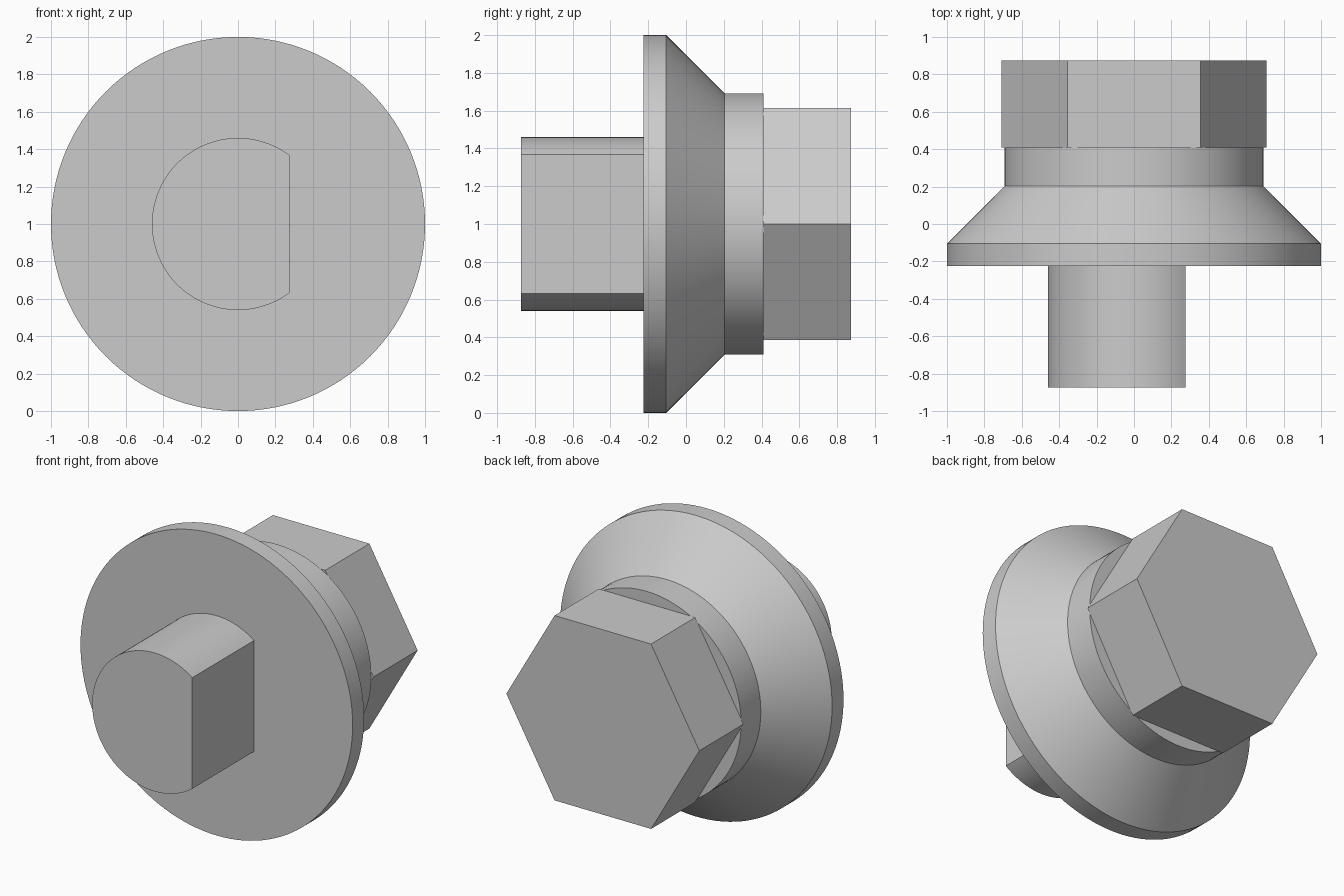
import bpy
import bmesh
from math import acos, cos, sin, pi, tau

default_cube = bpy.data.objects.get("Cube")
if default_cube:
    bpy.data.objects.remove(default_cube, do_unlink=True)

AXIS_HEIGHT = 1.0

# Single plain grey finish
grey = bpy.data.materials.new("plain_grey")
grey.use_nodes = True
colour = (0.6, 0.6, 0.6, 1)
grey.diffuse_color = colour
grey.node_tree.nodes["Principled BSDF"].inputs["Base Color"].default_value = colour


def circle(radius, sides):
    """Closed outline in the x-z plane, first corner on +x."""
    return [(radius * cos(tau * i / sides), radius * sin(tau * i / sides))
            for i in range(sides)]


def flatted_circle(radius, flat_x, segments):
    """Circle cut by a vertical flat on the +x side."""
    start = acos(flat_x / radius)
    sweep = tau - 2 * start
    return [(radius * cos(start + sweep * i / segments),
             radius * sin(start + sweep * i / segments))
            for i in range(segments + 1)]


def loft(name, sections):
    """Capped solid through (y, outline) sections along the y axis."""
    bm = bmesh.new()
    rings = [[bm.verts.new((x, y, z + AXIS_HEIGHT)) for x, z in outline]
             for y, outline in sections]
    for a, b in zip(rings, rings[1:]):
        for i in range(len(a)):
            j = (i + 1) % len(a)
            bm.faces.new((a[i], a[j], b[j], b[i]))
    bm.faces.new(rings[0])
    bm.faces.new(rings[-1])
    bmesh.ops.recalc_face_normals(bm, faces=bm.faces)
    mesh = bpy.data.meshes.new(name)
    bm.to_mesh(mesh)
    bm.free()
    mesh.materials.append(grey)
    obj = bpy.data.objects.new(name, mesh)
    bpy.context.collection.objects.link(obj)
    bpy.ops.object.select_all(action="DESELECT")
    obj.select_set(True)
    bpy.context.view_layer.objects.active = obj
    bpy.ops.object.shade_smooth_by_angle(angle=pi / 6)
    return obj


# Flange disc tapering back to a cylindrical collar
flange_profile = [(-0.225, 1.0), (-0.105, 1.0), (0.203, 0.692), (0.41, 0.692)]
loft("flange_and_collar", [(y, circle(r, 128)) for y, r in flange_profile])

# Hexagonal head behind the collar, flats at top and bottom
hexagon = circle(0.709, 6)
loft("hex_head", [(0.41, hexagon), (0.873, hexagon)])

# D-shaped shaft at the front, rooted in the flange
shaft_outline = flatted_circle(0.46, 0.275, 80)
loft("d_shaft", [(-0.873, shaft_outline), (-0.2, shaft_outline)])
